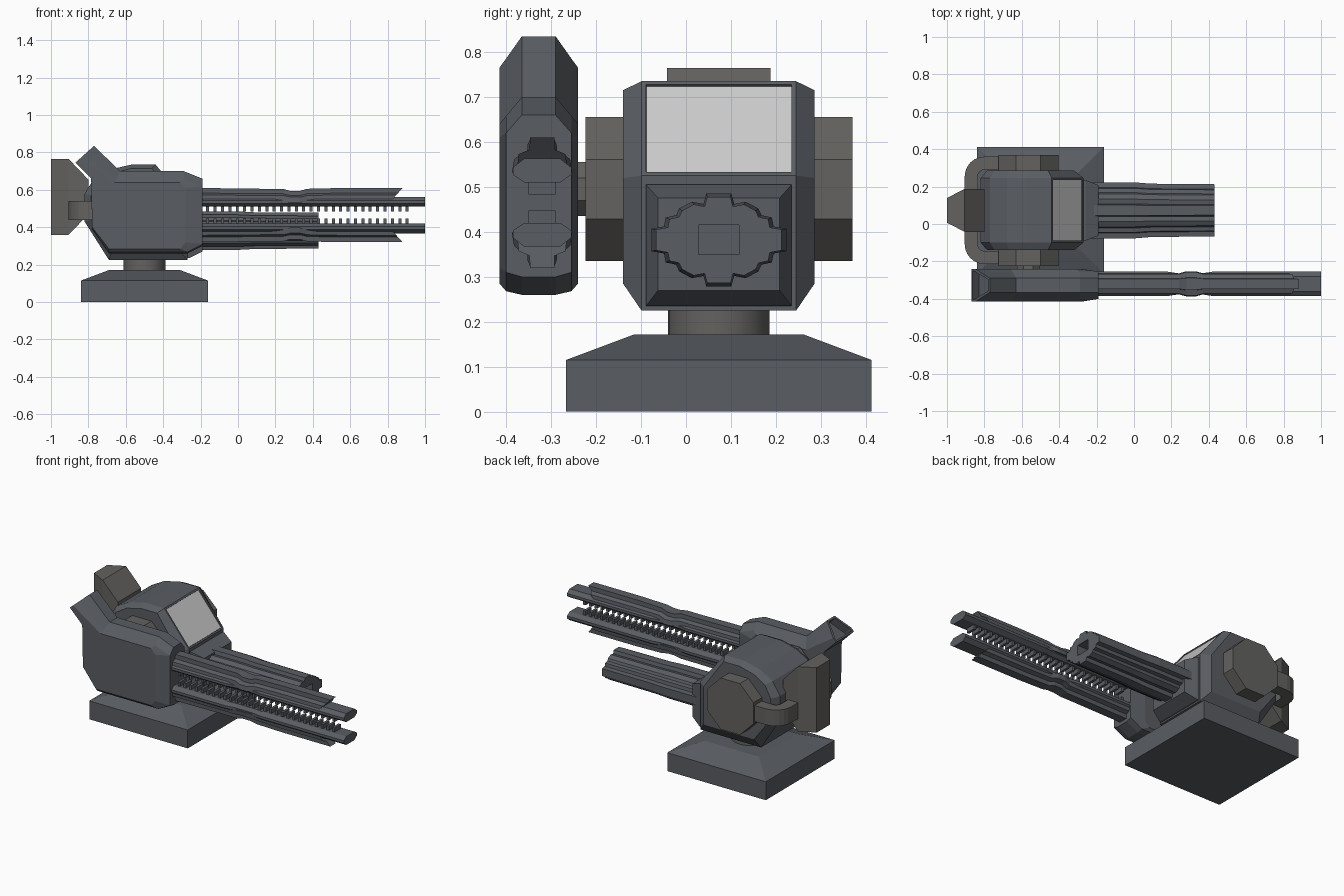
import bpy, bmesh, math
from mathutils import Vector

if "Cube" in bpy.data.objects:
    bpy.data.objects.remove(bpy.data.objects["Cube"])

CY = 0.073          # centre line of the turret body
RY, RZ = -0.32, 0.465   # centre line of the side rail gun


def material(name, rgb):
    m = bpy.data.materials.new(name)
    m.diffuse_color = (*rgb, 1)
    m.use_nodes = True
    m.node_tree.nodes["Principled BSDF"].inputs["Base Color"].default_value = m.diffuse_color
    return m


HULL = material("hull_steel", (0.10, 0.11, 0.125))
TRIM = material("trim_steel", (0.125, 0.122, 0.115))
GLASS = material("window_grey", (0.55, 0.55, 0.55))


def finish(name, bm, mat):
    bmesh.ops.recalc_face_normals(bm, faces=bm.faces)
    me = bpy.data.meshes.new(name)
    bm.to_mesh(me)
    bm.free()
    me.materials.append(mat)
    ob = bpy.data.objects.new(name, me)
    bpy.context.collection.objects.link(ob)
    return ob


def loft_bm(rings, bm=None):
    """Skin a run of equal-length rings and cap both ends."""
    bm = bm or bmesh.new()
    vs = [[bm.verts.new(p) for p in r] for r in rings]
    n = len(vs[0])
    for a, b in zip(vs, vs[1:]):
        for i in range(n):
            j = (i + 1) % n
            bm.faces.new((a[i], a[j], b[j], b[i]))
    bm.faces.new(vs[0])
    bm.faces.new(vs[-1])
    return bm


def box_bm(x, y, z, bm=None):
    ring = lambda h: [(x[0], y[0], h), (x[1], y[0], h), (x[1], y[1], h), (x[0], y[1], h)]
    return loft_bm([ring(z[0]), ring(z[1])], bm)


def side_rings(layers):
    """Layers of (y, xz profile)."""
    return [[(x, y, z) for x, z in prof] for y, prof in layers]


def sunken_face(bm, direction, margin, depth):
    """Inset the flat face looking along direction and sink it."""
    bmesh.ops.recalc_face_normals(bm, faces=bm.faces)
    bmesh.ops.dissolve_limit(bm, angle_limit=0.01, verts=bm.verts, edges=bm.edges)
    d = Vector(direction).normalized()
    face = max(bm.faces, key=lambda f: (f.normal.dot(d) > 0.985) * f.calc_area())
    bmesh.ops.inset_region(bm, faces=[face], thickness=margin)
    bmesh.ops.inset_region(bm, faces=[face], thickness=0.001, depth=-depth)
    return face


def cylinder(name, loc, r, depth, sides, mat, axis_y=False):
    rot = (math.pi / 2, 0, 0) if axis_y else (0, 0, 0)
    bpy.ops.mesh.primitive_cylinder_add(vertices=sides, radius=r, depth=depth, location=loc, rotation=rot)
    ob = bpy.context.object
    ob.name = name
    ob.data.materials.append(mat)
    return ob


# Base plate with sloped top, and round neck
def square(h, z):
    return [(-0.5 + sx * h, CY + sy * h, z) for sx, sy in ((-1, -1), (1, -1), (1, 1), (-1, 1))]


finish("base", loft_bm([square(0.34, 0), square(0.34, 0.115), square(0.188, 0.172)]), HULL)
neck = cylinder("neck", (-0.5, CY, 0.2), 0.113, 0.1, 32, TRIM)
bpy.ops.object.shade_smooth_by_angle()

# Turret body with sloped window
mid = [(-0.69, 0.225), (-0.27, 0.225), (-0.27, 0.525), (-0.44, 0.735), (-0.57, 0.735),
       (-0.68, 0.71), (-0.77, 0.66), (-0.82, 0.58), (-0.82, 0.43)]
edge = [(-0.67, 0.285), (-0.32, 0.285), (-0.32, 0.52), (-0.46, 0.715), (-0.57, 0.715),
        (-0.67, 0.69), (-0.745, 0.645), (-0.785, 0.57), (-0.785, 0.44)]
bm = loft_bm(side_rings([(CY - 0.213, edge), (CY - 0.172, mid), (CY + 0.172, mid), (CY + 0.213, edge)]))
pane = sunken_face(bm, (0.21, 0, 0.17), 0.014, 0.006)
pane.material_index = 1
body = finish("turret_body", bm, HULL)
body.data.materials.append(GLASS)


# Stepped collar around the centre gun
def collar_ring(x, hy, z0, z1):
    return [(x, CY - hy, z0), (x, CY + hy, z0), (x, CY + hy, z1), (x, CY - hy, z1)]


finish("gun_collar", loft_bm([collar_ring(-0.29, 0.162, 0.235, 0.505), collar_ring(-0.26, 0.162, 0.235, 0.505),
                              collar_ring(-0.19, 0.135, 0.27, 0.475)]), HULL)

# Octagonal side hubs and the axle to the gun pod
for name, r, y0, y1 in (("side_hubs", 0.16, -0.224, 0.37), ("pod_axle", 0.06, -0.26, -0.2)):
    hub = cylinder(name, (-0.565, (y0 + y1) / 2, 0.495), r / math.cos(math.pi / 8), y1 - y0, 8, TRIM, True)
    hub.rotation_euler.y = math.pi / 8

# Rear canister with tapered back
plan = [(-1.0, 0.36, 0.765, 0.066), (-0.905, 0.36, 0.765, 0.115), (-0.80, 0.47, 0.655, 0.115)]
finish("rear_canister", loft_bm([[(x, CY - h, z0), (x, CY + h, z0), (x, CY + h, z1), (x, CY - h, z1)]
                                 for x, z0, z1, h in plan]), TRIM)

# Square pipe wrapping round the back between the hubs
pipe = []
for s in (-1, 1):
    half = []
    for k in range(7):
        a = math.pi / 2 * k / 6
        half.append([(-0.80 - r * math.sin(a), CY + s * (0.182 + r * math.cos(a)), z)
                     for r, z in ((0.035, 0.44), (0.105, 0.44), (0.105, 0.54), (0.035, 0.54))])
    end = [(-0.6, y, z) for _, y, z in half[0]]
    half.insert(0, end)
    pipe += half if s < 0 else half[::-1]
finish("rear_pipe", loft_bm(pipe), TRIM)

# Side gun pod with upswept exhaust
pod_mid = [(-0.78, 0.39), (-0.69, 0.26), (-0.27, 0.26), (-0.19, 0.30), (-0.19, 0.66),
           (-0.29, 0.70), (-0.63, 0.70), (-0.77, 0.835), (-0.87, 0.745), (-0.785, 0.66)]
pod_near = [(-0.78, 0.395), (-0.69, 0.268), (-0.27, 0.268), (-0.19, 0.31), (-0.19, 0.62),
            (-0.29, 0.658), (-0.65, 0.658), (-0.825, 0.7855), (-0.87, 0.745), (-0.785, 0.66)]
pod_edge = [(-0.78, 0.40), (-0.69, 0.285), (-0.31, 0.285), (-0.28, 0.32), (-0.28, 0.61),
            (-0.31, 0.64), (-0.66, 0.64), (-0.8478, 0.765), (-0.87, 0.745), (-0.785, 0.66)]
bm = loft_bm(side_rings([(-0.415, pod_edge), (-0.40, pod_near), (-0.365, pod_mid),
                         (-0.29, pod_mid), (-0.255, pod_near), (-0.24, pod_edge)]))
sunken_face(bm, (-0.09, 0, 0.10), 0.014, 0.05)
finish("gun_pod", bm, HULL)

# Centre gun: ribbed oval barrel with a square bore
quarter = [(0.15, 0.025), (0.122, 0.03), (0.118, 0.05), (0.095, 0.055), (0.088, 0.07),
           (0.06, 0.085), (0.034, 0.08), (0.028, 0.103)]
oval = quarter + [(-y, z) for y, z in quarter[::-1]]
oval += [(y, -z) for y, z in oval[::-1]]
barrel = finish("centre_gun", loft_bm([[(x, CY + y * k, 0.382 + z * k) for y, z in oval]
                                       for x, k in ((-0.25, 1), (0.0, 1), (0.09, 0.95), (0.43, 0.93))]), HULL)
bore = finish("bore_cutter", box_bm((0.15, 0.5), (CY - 0.045, CY + 0.045), (0.35, 0.415)), HULL)
mod = barrel.modifiers.new("bore", "BOOLEAN")
mod.object, mod.operation, mod.solver = bore, "DIFFERENCE", "EXACT"
bpy.context.view_layer.objects.active = barrel
bpy.ops.object.modifier_apply(modifier=mod.name)
bpy.data.objects.remove(bore)

# Twin rails: wide bar, top ridge and a comb of teeth, mirrored up and down
def mirror_profile(pts):
    return pts + [(-y, d) for y, d in pts[::-1]]


bar = mirror_profile([(0.04, 0.098), (0.065, 0.078), (0.065, 0.062), (0.04, 0.045)])
ridge = mirror_profile([(0.027, 0.145), (0.028, 0.118), (0.052, 0.108), (0.056, 0.075)])
for s, label in ((1, "upper"), (-1, "lower")):
    place = lambda x, prof, w, h: [(x, RY + y * w, RZ + s * d * h) for y, d in prof]
    finish(label + "_rail", loft_bm([place(x, bar, w, 1) for x, w in
           ((-0.2, 1), (0.18, 1), (0.24, 0.86), (0.36, 0.86), (0.42, 1), (1.0, 1))]), HULL)
    rings = [place(x, ridge, w, h) for x, w, h in
             ((-0.2, 1, 1), (0.14, 1, 0.97), (0.24, 1, 0.97), (0.28, 1.2, 0.89), (0.33, 1.2, 0.89),
              (0.37, 1, 0.97), (0.55, 1, 1))]
    tip = [(0.88 - (0.145 - d) * 0.9, RY + y, RZ + s * d) for y, d in ridge]
    finish(label + "_ridge", loft_bm(rings + [tip]), HULL)
    bm = bmesh.new()
    for k in range(28):
        x = -0.17 + k * 0.0395
        box_bm((x, x + 0.016), (RY - 0.03, RY + 0.03), sorted((RZ + s * 0.018, RZ + s * 0.05)), bm)
    finish(label + "_teeth", bm, HULL)
